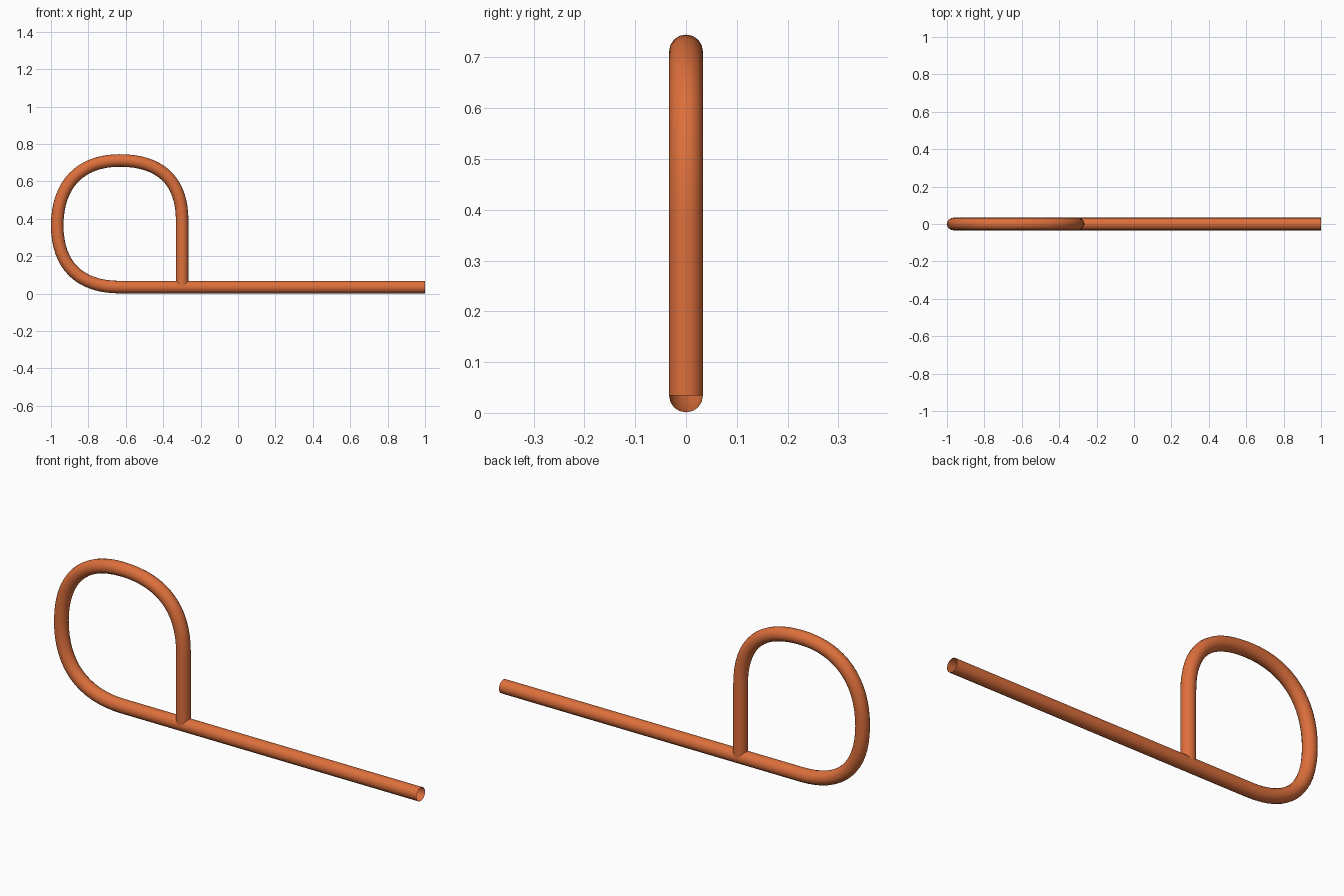
import bpy

if "Cube" in bpy.data.objects:
    bpy.data.objects.remove(bpy.data.objects["Cube"])

R = 0.0335          # tube radius
H = 0.215           # handle length of the rounded corners
X0, X1, XM = -0.9665, -0.2985, -0.632
Z0, Z1, ZM = 0.0345, 0.7115, 0.365

# (x, z), direction of travel, handle in, handle out
path = [
    ((1.0, Z0), (-1, 0), 0.1, 0.1),
    ((XM, Z0), (-1, 0), 0.1, H),
    ((X0, ZM), (0, 1), H, H),
    ((XM, Z1), (1, 0), H, H),
    ((X1, 0.39), (0, -1), H, 0.1),
    ((X1, Z0), (0, -1), 0.1, 0.1),
]

# One bent tube with open ends
curve = bpy.data.curves.new("bent_tube", 'CURVE')
curve.dimensions = '3D'
curve.resolution_u = 16
curve.bevel_depth = R
curve.bevel_resolution = 6
curve.use_fill_caps = False
sp = curve.splines.new('BEZIER')
sp.bezier_points.add(len(path) - 1)
for bp, ((x, z), (dx, dz), a, b) in zip(sp.bezier_points, path):
    bp.handle_left_type = bp.handle_right_type = 'FREE'
    bp.co = (x, 0, z)
    bp.handle_left = (x - dx * a, 0, z - dz * a)
    bp.handle_right = (x + dx * b, 0, z + dz * b)
tube = bpy.data.objects.new("bent_tube", curve)
bpy.context.collection.objects.link(tube)

# Copper orange paint
mat = bpy.data.materials.new("copper_orange")
mat.diffuse_color = (0.72, 0.16, 0.045, 1)
mat.use_nodes = True
mat.node_tree.nodes["Principled BSDF"].inputs["Base Color"].default_value = mat.diffuse_color
curve.materials.append(mat)

# Convert to a smooth mesh
bpy.context.view_layer.objects.active = tube
tube.select_set(True)
bpy.ops.object.convert(target='MESH')
bpy.ops.object.shade_smooth_by_angle()
